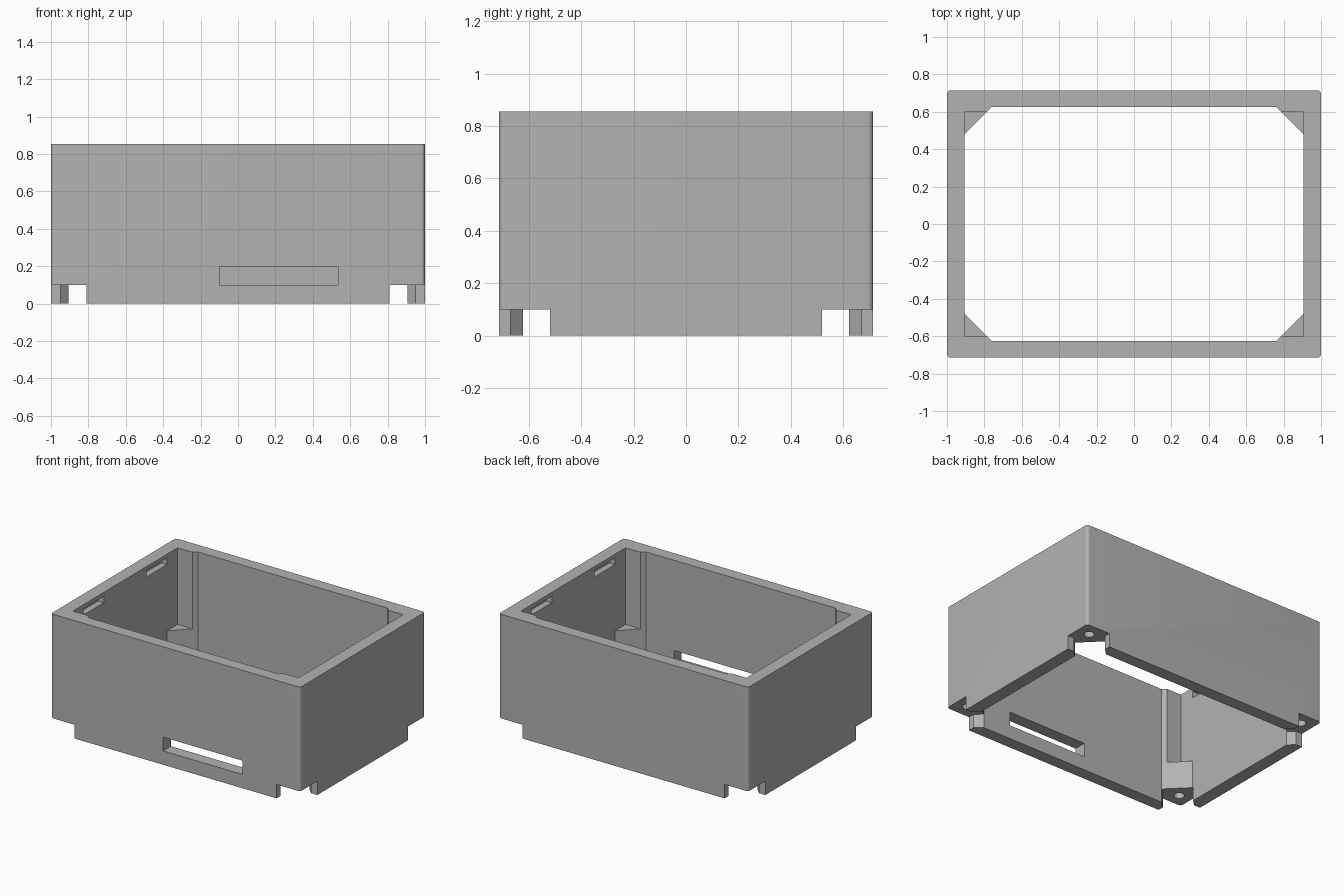
import bpy
import bmesh
from math import sin, cos, pi, radians
from mathutils import Matrix

default = bpy.data.objects.get("Cube")
if default:
    bpy.data.objects.remove(default, do_unlink=True)

HALF_X, HALF_Y, HEIGHT = 1.0, 0.715, 0.855
NOTCH_TOP, BLOCK_TOP = 0.1, 0.3
CORNERS = [(1, 1), (-1, 1), (-1, -1), (1, -1)]

grey = bpy.data.materials.new("plain grey")
grey.use_nodes = True
grey.diffuse_color = (0.45, 0.45, 0.45, 1)
grey.node_tree.nodes["Principled BSDF"].inputs["Base Color"].default_value = grey.diffuse_color


def prism(name, outline, low, high, matrix=None):
    """Extrude a 2D outline along z from low to high."""
    bm = bmesh.new()
    face = bm.faces.new([bm.verts.new((x, y, low)) for x, y in outline])
    top = bmesh.ops.extrude_face_region(bm, geom=[face])["geom"]
    verts = [v for v in top if isinstance(v, bmesh.types.BMVert)]
    bmesh.ops.translate(bm, verts=verts, vec=(0, 0, high - low))
    if matrix:
        bm.transform(matrix)
    bmesh.ops.recalc_face_normals(bm, faces=bm.faces)
    mesh = bpy.data.meshes.new(name)
    bm.to_mesh(mesh)
    bm.free()
    mesh.materials.append(grey)
    obj = bpy.data.objects.new(name, mesh)
    bpy.context.collection.objects.link(obj)
    return obj


def rounded(half_w, half_h, radius, steps=8):
    """Outline of a rectangle with rounded corners."""
    points = []
    for quarter, (sx, sy) in enumerate(CORNERS):
        for i in range(steps + 1):
            a = pi / 2 * (quarter + i / steps)
            points.append((sx * (half_w - radius) + radius * cos(a),
                           sy * (half_h - radius) + radius * sin(a)))
    return points


def four_way(corner):
    """Mirror the points of one corner around the whole outline."""
    points = []
    for sx, sy in CORNERS:
        part = corner if sx * sy > 0 else corner[::-1]
        points += [(sx * x, sy * y) for x, y in part]
    return points


def rectangle(x0, x1, y0, y1):
    return [(x0, y0), (x1, y0), (x1, y1), (x0, y1)]


housing = prism("housing", rounded(HALF_X, HALF_Y, 0.022), 0, HEIGHT)
cutters = []

# Opening: chamfered through the corner blocks, stepped around the posts above
cutters.append(prism("lower_opening", four_way([(0.905, 0.48), (0.76, 0.625)]), -0.1, 1))
cutters.append(prism("upper_opening",
                     four_way([(0.905, 0.6), (0.785, 0.6), (0.76, 0.625)]), BLOCK_TOP, 1))

# Corner notches under the blocks, with a screw hole in each block
notch = [(0.715, 0.575), (0.81, 0.67), (0.81, 0.8), (1.1, 0.8),
         (1.1, 0.52), (0.95, 0.52), (0.855, 0.425)]
hole = [(0.905 + 0.035 * cos(i * pi / 10), 0.62 + 0.035 * sin(i * pi / 10)) for i in range(20)]
for sx, sy in CORNERS:
    for name, outline, top in (("notch", notch, NOTCH_TOP), ("screw_hole", hole, 0.27)):
        cutters.append(prism(name, [(sx * x, sy * y) for x, y in outline], -0.1, top))

# Rectangular slot through the front wall
cutters.append(prism("front_slot", rectangle(-0.1, 0.535, -0.8, -0.55), NOTCH_TOP, 0.2))

# Rounded cable opening through one side wall
side_on = Matrix.Translation((-0.95, 0, 0.22)) @ Matrix.Rotation(pi / 2, 4, "Z") \
    @ Matrix.Rotation(pi / 2, 4, "X")
cutters.append(prism("cable_opening", rounded(0.225, 0.09, 0.085), -0.15, 0.15, side_on))

# Shallow latch recesses inside both side walls
for sx in (-1, 1):
    for sy in (-1, 1):
        recess = [(sx * x, sy * y) for x, y in rectangle(0.85, 0.95, 0.245, 0.48)]
        cutters.append(prism("latch_recess", recess, 0.78, 0.828))

# Cut everything, keep the result and drop the cutters
for cutter in cutters:
    cutter.hide_render = True
    mod = housing.modifiers.new(cutter.name, "BOOLEAN")
    mod.operation = "DIFFERENCE"
    mod.solver = "EXACT"
    mod.object = cutter
evaluated = housing.evaluated_get(bpy.context.evaluated_depsgraph_get())
finished = bpy.data.meshes.new_from_object(evaluated)
housing.modifiers.clear()
housing.data = finished
finished.materials.clear()
finished.materials.append(grey)
for poly in finished.polygons:
    poly.material_index = 0
for cutter in cutters:
    bpy.data.objects.remove(cutter, do_unlink=True)

bpy.ops.object.select_all(action="DESELECT")
housing.select_set(True)
bpy.context.view_layer.objects.active = housing
bpy.ops.object.shade_smooth_by_angle(angle=radians(30))
